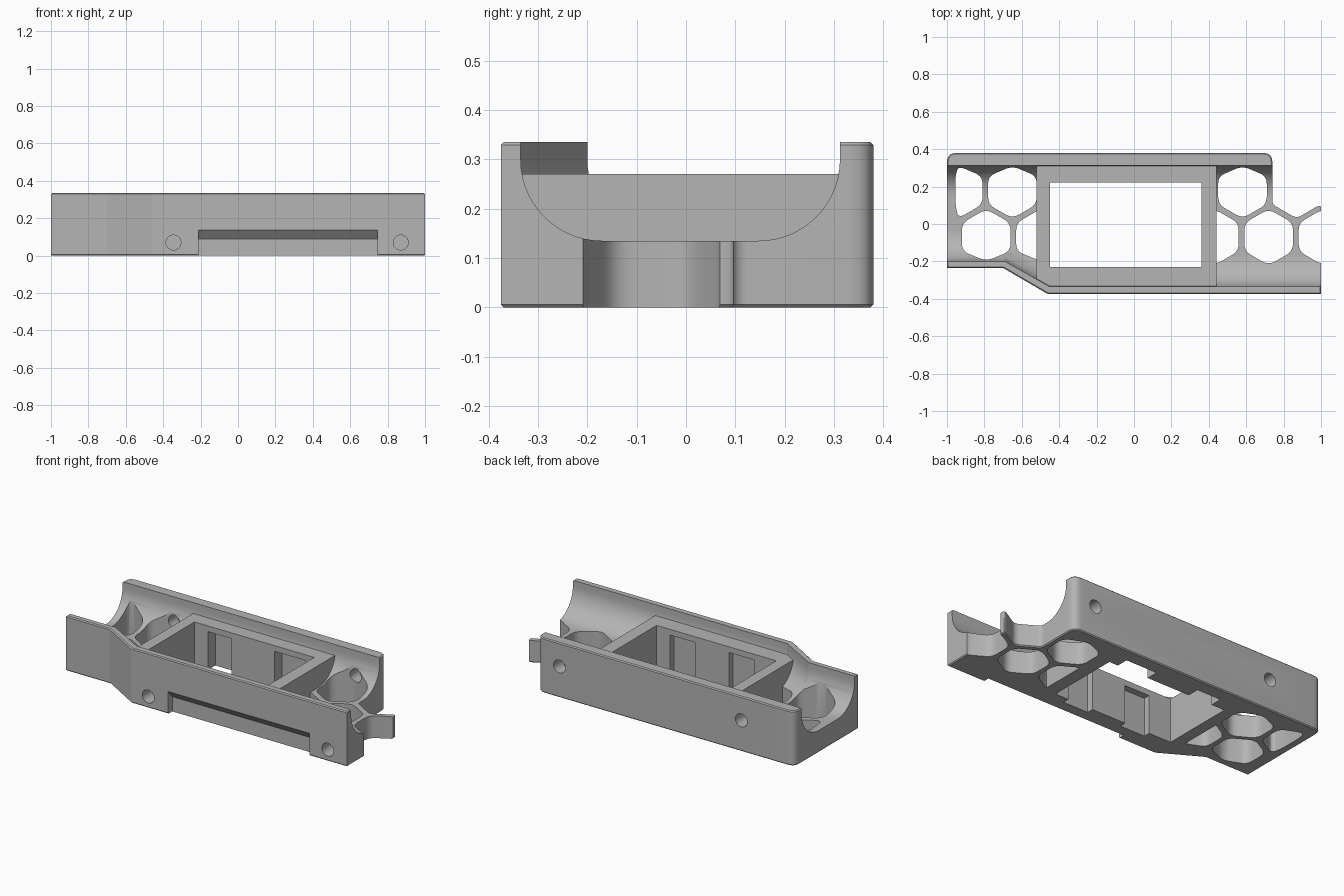
import bpy, bmesh
from math import sin, cos, pi, radians
from mathutils import Vector

old = bpy.data.objects.get("Cube")
if old:
    bpy.data.objects.remove(old, do_unlink=True)

grey = bpy.data.materials.new("plain grey")
grey.use_nodes = True
grey.diffuse_color = (0.46, 0.46, 0.46, 1)
grey.node_tree.nodes["Principled BSDF"].inputs["Base Color"].default_value = (0.46, 0.46, 0.46, 1)


def finish(name, bm):
    bmesh.ops.recalc_face_normals(bm, faces=bm.faces)
    mesh = bpy.data.meshes.new(name)
    bm.to_mesh(mesh)
    bm.free()
    mesh.materials.append(grey)
    obj = bpy.data.objects.new(name, mesh)
    bpy.context.collection.objects.link(obj)
    return obj


def loft(name, sections):
    bm = bmesh.new()
    rings = [[bm.verts.new(p) for p in s] for s in sections]
    n = len(rings[0])
    for a, b in zip(rings, rings[1:]):
        for i in range(n):
            j = (i + 1) % n
            bm.faces.new((a[i], a[j], b[j], b[i]))
    bm.faces.new(rings[0])
    bm.faces.new(rings[-1])
    return finish(name, bm)


def prism(name, pts, lo, hi, axis="z"):
    place = {"x": lambda a, b, t: (t, a, b),
             "y": lambda a, b, t: (a, t, b),
             "z": lambda a, b, t: (a, b, t)}[axis]
    return loft(name, [[place(a, b, t) for a, b in pts] for t in (lo, hi)])


def rect(x0, x1, y0, y1):
    return [(x0, y0), (x1, y0), (x1, y1), (x0, y1)]


def rounded(pts, radii, steps=5):
    out = []
    for i, r in enumerate(radii):
        p, a, b = Vector(pts[i]), Vector(pts[i - 1]), Vector(pts[(i + 1) % len(pts)])
        if not r:
            out.append(tuple(p))
            continue
        s = p + (a - p).normalized() * min(r, (a - p).length * 0.45)
        e = p + (b - p).normalized() * min(r, (b - p).length * 0.45)
        for k in range(steps + 1):
            t = k / steps
            out.append(tuple(s * (1 - t) ** 2 + p * 2 * t * (1 - t) + e * t * t))
    return out


def combine(obj, tool, operation="DIFFERENCE"):
    mod = obj.modifiers.new(operation.lower(), "BOOLEAN")
    mod.operation = operation
    mod.solver = "EXACT"
    mod.object = tool
    bpy.context.view_layer.objects.active = obj
    bpy.ops.object.modifier_apply(modifier=mod.name)
    bpy.data.objects.remove(tool, do_unlink=True)


# Outer body with stepped front and a strut stub at the right end
TOP = 0.335
outline = [(-1, -0.235), (-0.7, -0.235), (-0.46, -0.375), (1, -0.375), (1, 0.1),
           (0.975, 0.092), (0.87, 0.03), (0.74, 0.105), (0.74, 0.38), (-1, 0.38)]
body = prism("channel_tray", rounded(outline, [0, 0, 0, 0, .02, .01, .03, .02, .05, .05]), 0, TOP)

# Small chamfer round the base and top
bm = bmesh.new()
bm.from_mesh(body.data)
rims = [e for e in bm.edges if abs(e.verts[0].co.z - e.verts[1].co.z) < 1e-5]
bmesh.ops.bevel(bm, geom=rims, offset=0.006, segments=1, affect="EDGES")
bm.to_mesh(body.data)
bm.free()

# Trough with curved sides, its front side following the step
R, FLOOR, BACK = 0.165, 0.135, 0.312


def trough(x, front):
    arc = [i / 14 * pi / 2 for i in range(15)]
    pts = [(front, 0.5)]
    pts += [(front + R - R * cos(a), FLOOR + R - R * sin(a)) for a in arc]
    pts += [(BACK - R + R * sin(a), FLOOR + R - R * cos(a)) for a in arc]
    pts += [(BACK, 0.5)]
    return [(x, y, z) for y, z in pts]


combine(body, loft("trough_cutter", [trough(-1.1, -0.2), trough(-0.69, -0.2),
                                     trough(-0.45, -0.335), trough(1.1, -0.335)]))
# Free right end beyond the back wall is only as high as the floor behind the front wall
combine(body, prism("end_cutter", rect(0.745, 1.1, -0.17, 0.2), FLOOR, 0.5))

# Honeycomb openings
HEX = 0.15
cells = [(-0.94, 0.18), (-0.65, 0.18), (-0.79, -0.07), (-0.5, -0.07),
         (0.58, 0.18), (0.43, -0.07), (0.72, -0.07), (1.01, -0.07)]
for cx, cy in cells:
    low = -0.198 if cx < 0 else -1
    pts = []
    for k in range(6):
        a = radians(60 * k + 30)
        x, y = cx + HEX * cos(a), cy + HEX * sin(a)
        pts.append((max(x, -0.955), min(max(y, low), BACK - 0.002)))
    combine(body, prism("cell_cutter", rounded(pts, [0.04] * 6), -0.1, 0.5))

# Raised central frame
frame = [(-0.52, -0.315), (-0.45, -0.35), (0.44, -0.35), (0.44, 0.335), (-0.52, 0.335)]
combine(body, prism("centre_frame", frame, 0.0065, 0.27), "UNION")
combine(body, prism("base_fill", [(x, max(-0.34, y)) for x, y in frame], 0, 0.02), "UNION")
combine(body, prism("window_cutter", rect(-0.45, 0.36, -0.23, 0.222), -0.1, 0.5))

# Clip pockets inside the frame
for x0, x1, y0, y1 in [(-0.36, -0.2, 0.2, 0.295), (0.09, 0.3, 0.2, 0.295),
                       (-0.3, -0.13, -0.27, -0.2), (0.1, 0.27, -0.27, -0.2)]:
    combine(body, prism("pocket_cutter", rect(x0, x1, y0, y1), -0.1, 0.235))

# Front recess with sloped ceiling
recess = [(-0.45, -0.05), (-0.335, -0.05), (-0.335, 0.09), (-0.376, 0.138), (-0.45, 0.138)]
combine(body, prism("recess_cutter", recess, -0.21, 0.745, "x"))

# Screw holes: blind in the front, through the back wall
for x, z, y0, y1 in [(-0.345, 0.07, -0.5, -0.25), (0.87, 0.07, -0.5, -0.25),
                     (-0.64, 0.19, 0.2, 0.5), (0.59, 0.19, 0.2, 0.5)]:
    circle = [(x + 0.04 * cos(k * pi / 12), z + 0.04 * sin(k * pi / 12)) for k in range(24)]
    combine(body, prism("hole_cutter", circle, y0, y1, "y"))

# Smooth the curves, keep the edges sharp
bpy.ops.object.select_all(action="DESELECT")
body.select_set(True)
bpy.context.view_layer.objects.active = body
bpy.ops.object.shade_smooth_by_angle(angle=radians(25))
